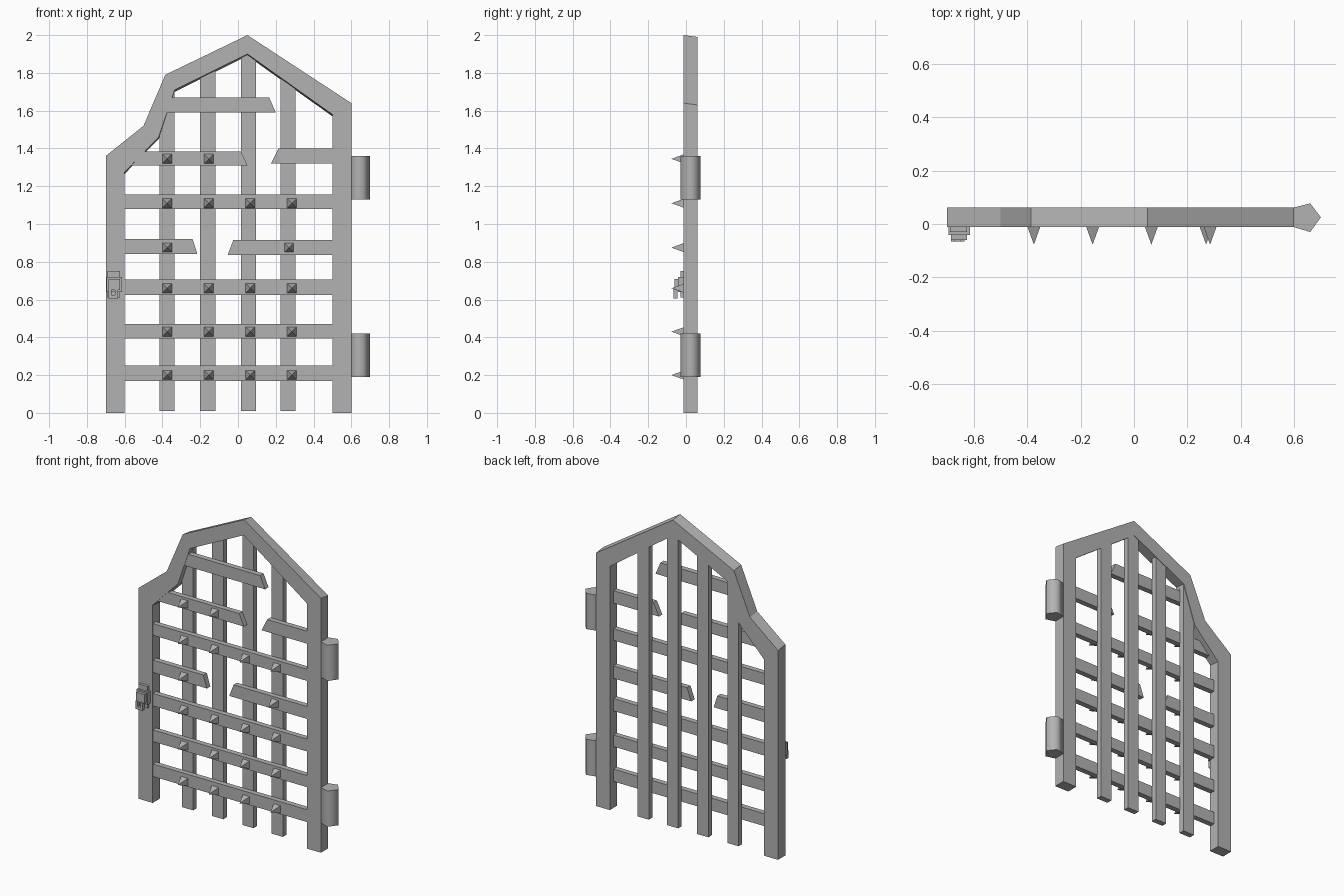
import bpy
import bmesh
import math

if "Cube" in bpy.data.objects:
    bpy.data.objects.remove(bpy.data.objects["Cube"], do_unlink=True)

iron = bpy.data.materials.new("grey_iron")
iron.use_nodes = True
GREY = (0.45, 0.45, 0.45, 1)
iron.diffuse_color = GREY
iron.node_tree.nodes["Principled BSDF"].inputs["Base Color"].default_value = GREY

FRONT, BACK = -0.012, 0.062


def finish(bm, name):
    bmesh.ops.recalc_face_normals(bm, faces=bm.faces)
    mesh = bpy.data.meshes.new(name)
    bm.to_mesh(mesh)
    bm.free()
    mesh.materials.append(iron)
    obj = bpy.data.objects.new(name, mesh)
    bpy.context.collection.objects.link(obj)
    return obj


def prism(name, outline, y0, y1):
    """Extrude an outline of (x, z) points from y0 to y1."""
    bm = bmesh.new()
    face = bm.faces.new([bm.verts.new((x, y0, z)) for x, z in outline])
    ext = bmesh.ops.extrude_face_region(bm, geom=[face])
    moved = [v for v in ext["geom"] if isinstance(v, bmesh.types.BMVert)]
    bmesh.ops.translate(bm, verts=moved, vec=(0, y1 - y0, 0))
    return finish(bm, name)


def box(name, x0, x1, y0, y1, z0, z1):
    return prism(name, [(x0, z0), (x1, z0), (x1, z1), (x0, z1)], y0, y1)


# Outer frame: a bent strip from foot to foot, its arch leaning down at the back
outer = [(-0.7, 0), (-0.7, 1.36), (-0.5, 1.52), (-0.385, 1.79),
         (0.05, 2), (0.6, 1.64), (0.6, 0)]
inner = [(-0.6, 0), (-0.6, 1.275), (-0.42, 1.46), (-0.335, 1.71),
         (0.05, 1.9), (0.5, 1.58), (0.5, 0)]
bm = bmesh.new()
rings = []
for o, i in zip(outer, inner):
    drop = 0.01 if o[1] > 1 else 0
    rings.append([bm.verts.new(p) for p in (
        (o[0], FRONT, o[1]), (i[0], FRONT, i[1]),
        (i[0], BACK, i[1] - drop), (o[0], BACK, o[1] - drop))])
for a, b in zip(rings, rings[1:]):
    for k in range(4):
        n = (k + 1) % 4
        bm.faces.new((a[k], a[n], b[n], b[k]))
bm.faces.new(rings[0])
bm.faces.new(rings[-1])
finish(bm, "frame")

# Upright bars, tops cut to tuck under the arch
columns = [-0.375, -0.16, 0.055, 0.265]
tops = [(1.5, 1.73), (1.79, 1.83), (1.9, 1.89), (1.8, 1.74)]
for n, (x, (left, right)) in enumerate(zip(columns, tops)):
    prism(f"upright_bar_{n + 1}",
          [(x - 0.04, 0.01), (x + 0.04, 0.01), (x + 0.04, right), (x - 0.04, left)],
          0.022, 0.058)

# Cross bars: bottom, top, then left and right ends as (bottom x, top x)
L, R = (-0.62, -0.62), (0.52, 0.52)
cross_bars = [
    (0.17, 0.25, L, R),
    (0.395, 0.47, L, R),
    (0.625, 0.705, L, R),
    (0.84, 0.92, L, (-0.215, -0.24)),
    (0.835, 0.915, (-0.055, -0.025), R),
    (1.08, 1.155, L, R),
    (1.31, 1.385, (-0.6, -0.53), (0.05, 0.015)),
    (1.32, 1.4, (0.175, 0.215), R),
    (1.59, 1.67, (-0.39, -0.37), (0.2, 0.165)),
]
for n, (z0, z1, a, b) in enumerate(cross_bars):
    prism(f"cross_bar_{n + 1}",
          [(a[0], z0), (b[0], z0), (b[1], z1), (a[1], z1)], -0.01, 0.025)

# Pyramid studs on the crossings
stud_x = [-0.375, -0.155, 0.065, 0.285]
studs = [(x, z) for z in (0.2, 0.43, 0.66, 1.11) for x in stud_x]
studs += [(-0.375, 0.875), (0.27, 0.875), (-0.375, 1.345), (-0.155, 1.345)]
for n, (x, z) in enumerate(studs):
    bm = bmesh.new()
    base = [bm.verts.new((x + sx * 0.025, -0.008, z + sz * 0.025))
            for sx, sz in ((-1, -1), (1, -1), (1, 1), (-1, 1))]
    tip = bm.verts.new((x, -0.077, z))
    bm.faces.new(base)
    for k in range(4):
        bm.faces.new((base[k], base[(k + 1) % 4], tip))
    finish(bm, f"stud_{n + 1}")

# Hinges: five-sided barrels on the side post
hinge_plan = [(0.6, FRONT), (0.66, -0.03), (0.7, 0.025), (0.66, 0.077), (0.6, BACK)]
for name, z0, z1 in (("lower_hinge", 0.19, 0.42), ("upper_hinge", 1.13, 1.36)):
    bm = bmesh.new()
    low = [bm.verts.new((x, y, z0)) for x, y in hinge_plan]
    high = [bm.verts.new((x, y, z1)) for x, y in hinge_plan]
    bm.faces.new(low)
    bm.faces.new(high)
    for k in range(5):
        n = (k + 1) % 5
        bm.faces.new((low[k], low[n], high[n], high[k]))
    hinge = finish(bm, name)
    bpy.ops.object.select_all(action="DESELECT")
    hinge.select_set(True)
    bpy.context.view_layer.objects.active = hinge
    bpy.ops.object.shade_smooth_by_angle(angle=math.radians(80))

# Latch: back plate, case, cover and a small hanging loop
box("latch_plate", -0.69, -0.625, -0.03, FRONT, 0.61, 0.75)
box("latch_case", -0.695, -0.615, -0.042, FRONT, 0.64, 0.72)
box("latch_cover", -0.685, -0.625, -0.06, -0.04, 0.65, 0.71)
for name, x in (("loop_left", -0.642), ("loop_right", -0.678)):
    box(name, x - 0.008, x + 0.008, -0.066, -0.046, 0.61, 0.655)
box("loop_bottom", -0.686, -0.634, -0.066, -0.046, 0.605, 0.623)
